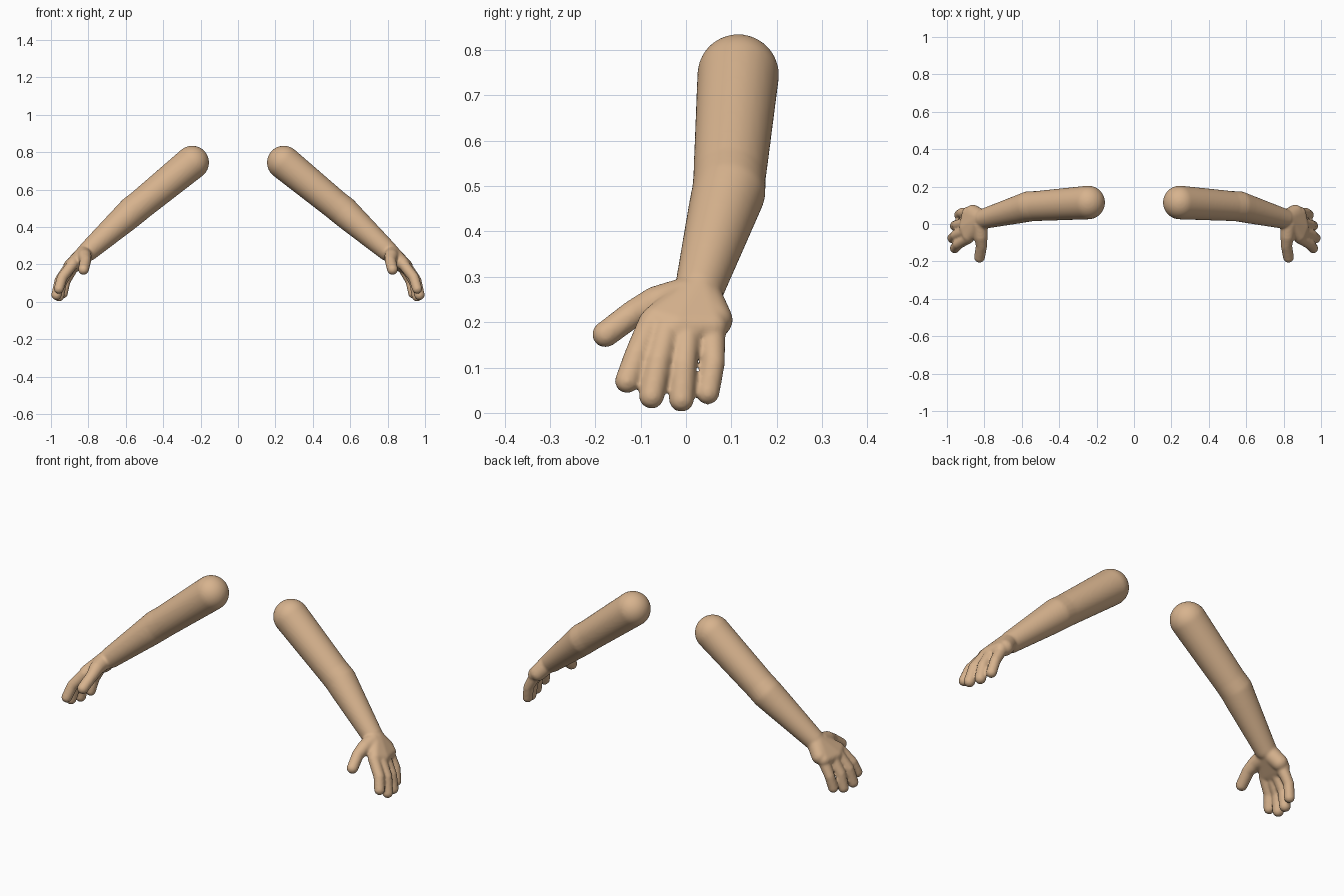
import bpy, bmesh
from mathutils import Matrix, Vector

if "Cube" in bpy.data.objects:
    bpy.data.objects.remove(bpy.data.objects["Cube"])

skin = bpy.data.materials.new("skin")
skin.diffuse_color = (0.68, 0.45, 0.27, 1)
skin.use_nodes = True
skin.node_tree.nodes["Principled BSDF"].inputs["Base Color"].default_value = skin.diffuse_color
bm = bmesh.new()


def blob(balls):
    """Convex hull around a group of balls (x, y, z, radius)."""
    part = bmesh.new()
    for x, y, z, r in balls:
        bmesh.ops.create_icosphere(part, subdivisions=4, radius=r,
                                   matrix=Matrix.Translation(Vector((x, y, z))))
    hull = bmesh.ops.convex_hull(part, input=part.verts[:])
    junk = set(hull["geom_interior"]) | set(hull["geom_unused"])
    bmesh.ops.delete(part, geom=[v for v in junk if isinstance(v, bmesh.types.BMVert)],
                     context='VERTS')
    tmp = bpy.data.meshes.new("tmp")
    part.to_mesh(tmp)
    part.free()
    bm.from_mesh(tmp)
    bpy.data.meshes.remove(tmp)


def limb(*balls):
    """Tapered tube along a chain of balls."""
    for a, b in zip(balls, balls[1:]):
        blob([a, b])


# upper arm, elbow and forearm
shoulder = (0.245, 0.115, 0.745, 0.090)
elbow = (0.562, 0.094, 0.487, 0.081)
wrist = (0.800, 0.029, 0.272, 0.054)
limb(shoulder, (0.52, 0.096, 0.52, 0.080), elbow, (0.60, 0.083, 0.452, 0.077), wrist)

# palm: wrist, knuckle row and heel of the hand
palm_end = [(0.883, -0.065, 0.205, 0.034), (0.900, -0.02, 0.190, 0.035),
            (0.885, 0.058, 0.190, 0.035)]
blob([(0.815, 0.028, 0.262, 0.048)] + palm_end)
blob([(0.82, 0.035, 0.255, 0.045), (0.862, 0.062, 0.205, 0.041)])

# fingers: knuckle, middle joint, tip
limb((0.885, -0.075, 0.200, 0.030), (0.940, -0.107, 0.130, 0.028), (0.958, -0.130, 0.070, 0.027))
limb((0.900, -0.040, 0.192, 0.030), (0.953, -0.060, 0.115, 0.028), (0.970, -0.076, 0.037, 0.028))
limb((0.898, 0.003, 0.185, 0.030), (0.943, -0.005, 0.105, 0.028), (0.957, -0.010, 0.030, 0.028))
limb((0.882, 0.057, 0.185, 0.030), (0.922, 0.060, 0.110, 0.026), (0.936, 0.048, 0.044, 0.026))

# thumb
limb((0.825, 0.00, 0.255, 0.044), (0.820, -0.065, 0.243, 0.037),
     (0.815, -0.115, 0.220, 0.030), (0.826, -0.178, 0.173, 0.029))

mesh = bpy.data.meshes.new("arms")
bm.to_mesh(mesh)
bm.free()
mesh.materials.append(skin)
arms = bpy.data.objects.new("arms", mesh)
bpy.context.collection.objects.link(arms)

# fuse into one skin, soften the joins, mirror to the other side
fuse = arms.modifiers.new("fuse", 'REMESH')
fuse.mode = 'VOXEL'
fuse.voxel_size = 0.006
fuse.use_smooth_shade = True
soften = arms.modifiers.new("soften", 'SMOOTH')
soften.factor = 0.5
soften.iterations = 8
mirror = arms.modifiers.new("mirror", 'MIRROR')
mirror.use_axis[0] = True
mirror.use_mirror_merge = False
